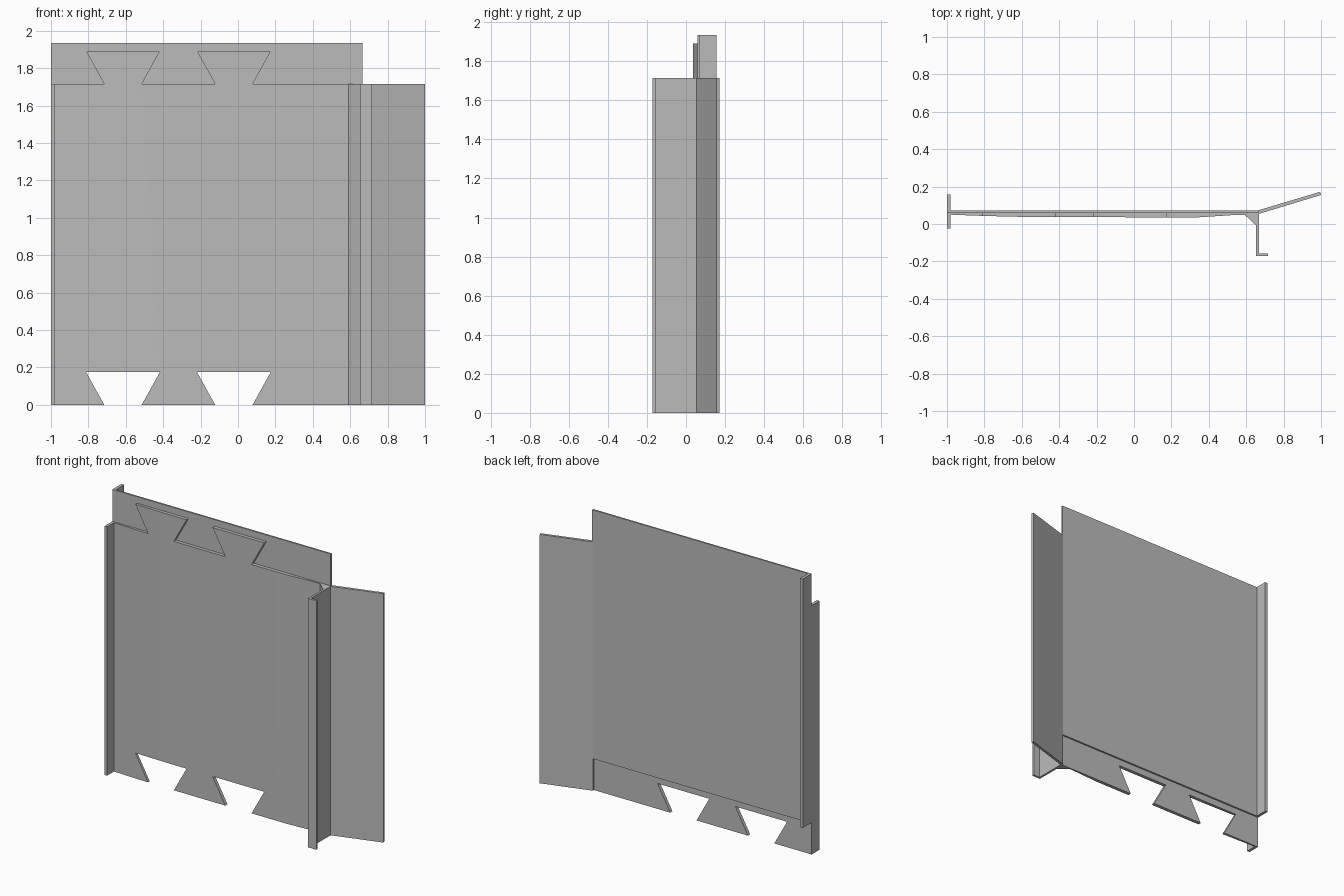
import bpy
import bmesh
from mathutils import Vector

cube = bpy.data.objects.get("Cube")
if cube:
    bpy.data.objects.remove(cube, do_unlink=True)

grey = bpy.data.materials.new("plain_grey")
grey.use_nodes = True
colour = (0.5, 0.5, 0.5, 1)
grey.diffuse_color = colour
grey.node_tree.nodes["Principled BSDF"].inputs["Base Color"].default_value = colour


def finish(name, bm):
    bmesh.ops.recalc_face_normals(bm, faces=bm.faces)
    mesh = bpy.data.meshes.new(name)
    bm.to_mesh(mesh)
    bm.free()
    mesh.materials.append(grey)
    obj = bpy.data.objects.new(name, mesh)
    bpy.context.collection.objects.link(obj)
    return obj


def prism(points, direction):
    """Extrude a closed outline into a solid."""
    bm = bmesh.new()
    face = bm.faces.new([bm.verts.new(p) for p in points])
    new = bmesh.ops.extrude_face_region(bm, geom=[face], use_keep_orig=True)
    moved = [v for v in new["geom"] if isinstance(v, bmesh.types.BMVert)]
    bmesh.ops.translate(bm, verts=moved, vec=direction)
    return bm


def upright(name, plan, low, high):
    """Stand a plan outline up between two heights."""
    return finish(name, prism([(x, y, low) for x, y in plan], (0, 0, high - low)))


def rect(x0, x1, y0, y1):
    return [(x0, y0), (x1, y0), (x1, y1), (x0, y1)]


TOP = 1.715          # top of the front layer
BACK_LOW, BACK_TOP = 0.22, 1.935
FACE = 0.06          # plane where both layers meet

# Back layer: raised sheet with a rear flange
upright("back_sheet", rect(-1, 0.665, FACE, 0.072), BACK_LOW, BACK_TOP)
upright("rear_flange", rect(-1, -0.98, 0.072, 0.157), BACK_LOW, BACK_TOP)

# Front layer edges
upright("front_flange", rect(-1, -0.98, -0.025, FACE), 0, TOP)
upright("post", [(0.653, FACE), (0.653, -0.172), (0.717, -0.172),
                 (0.717, -0.157), (0.668, -0.157), (0.668, FACE)], 0, TOP)
upright("gusset", [(0.58, FACE), (0.653, -0.008), (0.653, FACE)], 0, TOP)
upright("side_wing", [(0.66, 0.052), (1, 0.155), (0.995, 0.172), (0.66, 0.072)], 0, TOP)


# Front sheet: dovetail notches below, matching tabs above
def dovetail(centre, base, tip):
    return [(centre - 0.1, base), (centre - 0.197, tip),
            (centre + 0.197, tip), (centre + 0.1, base)]


centres = (-0.615, -0.022)
outline = [(-0.98, 0)]
for c in centres:
    outline += dovetail(c, 0, 0.175)
outline += [(0.655, 0), (0.655, TOP)]
for c in reversed(centres):
    outline += reversed(dovetail(c, TOP, 1.89))
outline.append((-0.98, TOP))

# Shallow swelling of the front sheet, as x and front y
swell = [(-0.98, 0.05), (-0.96, 0.049), (-0.8, 0.043), (-0.55, 0.037), (0, 0.036),
         (0.35, 0.036), (0.55, 0.049), (0.655, 0.05)]


def front_y(x):
    for (xa, ya), (xb, yb) in zip(swell, swell[1:]):
        if x <= xb + 0.0001:
            return ya + (yb - ya) * (x - xa) / (xb - xa)
    return swell[-1][1]


bm = prism([(x, 0, z) for x, z in outline], (0, FACE, 0))
for x, _ in swell[1:-1]:
    bmesh.ops.bisect_plane(bm, geom=bm.verts[:] + bm.edges[:] + bm.faces[:],
                           plane_co=Vector((x, 0, 0)), plane_no=Vector((1, 0, 0)))
for v in bm.verts:
    if v.co.y < FACE / 2:
        v.co.y = front_y(v.co.x)
sheet = finish("front_sheet", bm)

bpy.ops.object.select_all(action='DESELECT')
sheet.select_set(True)
bpy.context.view_layer.objects.active = sheet
bpy.ops.object.shade_smooth_by_angle()
